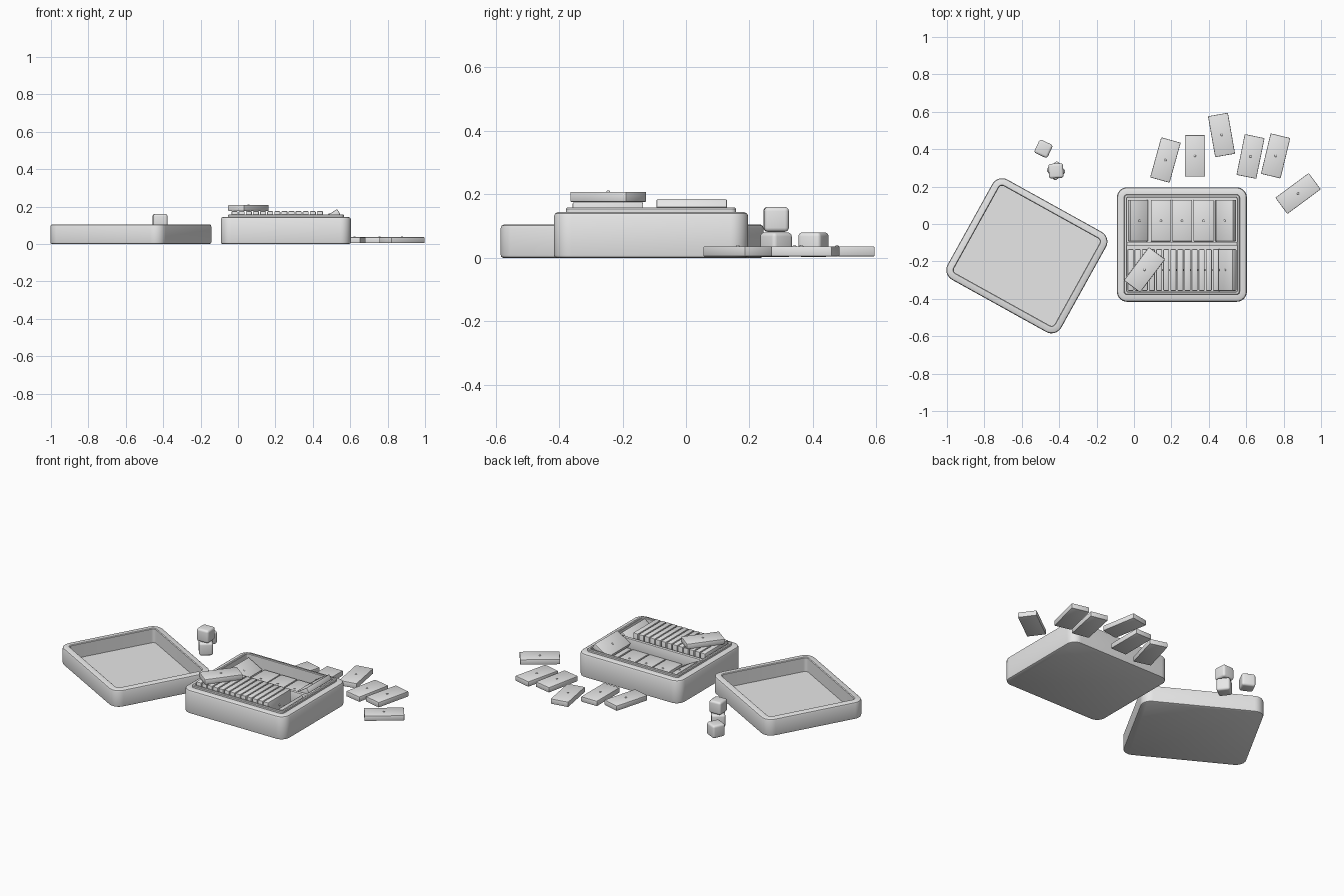
import bpy, bmesh
from math import radians, sin, cos, pi
from mathutils import Matrix, Vector

cube = bpy.data.objects.get("Cube")
if cube:
    bpy.data.objects.remove(cube)

grey = bpy.data.materials.new("plain_grey")
grey.use_nodes = True
grey.diffuse_color = (0.8, 0.8, 0.8, 1)
grey.node_tree.nodes["Principled BSDF"].inputs["Base Color"].default_value = (0.8, 0.8, 0.8, 1)


def finish(bm, name):
    """Turn a bmesh into a smooth mesh with sharp edges kept."""
    bmesh.ops.recalc_face_normals(bm, faces=bm.faces)
    mesh = bpy.data.meshes.new(name)
    bm.to_mesh(mesh)
    bm.free()
    mesh.materials.append(grey)
    for p in mesh.polygons:
        p.use_smooth = True
    mesh.set_sharp_from_angle(angle=radians(35))
    return mesh


def place(mesh, name, loc, tilt=0, turn=0):
    ob = bpy.data.objects.new(name, mesh)
    bpy.context.collection.objects.link(ob)
    ob.location = loc
    ob.rotation_euler = (0, radians(tilt), radians(turn))
    return ob


def rounded_block(size, bevel, segments):
    bm = bmesh.new()
    bmesh.ops.create_cube(bm, size=1)
    bmesh.ops.scale(bm, vec=size, verts=bm.verts)
    bmesh.ops.bevel(bm, geom=bm.edges[:], offset=bevel, segments=segments,
                    profile=0.5, affect='EDGES')
    return bm


def tray_mesh(name, width, depth, radius, profile):
    """Loft rounded rectangles through (inset, height) steps."""
    bm = bmesh.new()
    steps = 8
    rings = []
    for inset, z in profile:
        r = max(radius - inset, 0.008)
        cx, cy = width / 2 - inset - r, depth / 2 - inset - r
        ring = []
        for q, (sx, sy) in enumerate([(1, 1), (-1, 1), (-1, -1), (1, -1)]):
            for i in range(steps + 1):
                a = (q + i / steps) * pi / 2
                ring.append(bm.verts.new((sx * cx + r * cos(a), sy * cy + r * sin(a), z)))
        rings.append(ring)
    n = len(rings[0])
    for low, high in zip(rings, rings[1:]):
        for i in range(n):
            j = (i + 1) % n
            bm.faces.new((low[i], low[j], high[j], high[i]))
    bm.faces.new(rings[0])
    bm.faces.new(rings[-1])
    return finish(bm, name)


# Box base with raised lip, and its lid lying open beside it
W, D = 0.695, 0.612
FLOOR = 0.065
base = tray_mesh("box_base", W, D, 0.055, [
    (0.008, 0), (0.002, 0.003), (0, 0.01), (0, 0.132), (0.004, 0.14), (0.012, 0.144),
    (0.038, 0.144), (0.038, 0.154), (0.042, 0.158), (0.051, 0.158), (0.054, 0.155),
    (0.054, FLOOR)])
place(base, "box_base", (0.256, -0.11, 0))
lid = tray_mesh("box_lid", W, D, 0.06, [
    (0.008, 0), (0.002, 0.003), (0, 0.01), (0, 0.093), (0.003, 0.101), (0.01, 0.105),
    (0.036, 0.105), (0.04, 0.101), (0.04, 0.018)])
place(lid, "box_lid", (-0.573, -0.17, 0), turn=-29)

# Divider between the two compartments
divider = finish(rounded_block((0.59, 0.02, 0.09), 0.003, 2), "divider")
place(divider, "divider", (0.256, -0.106, FLOOR + 0.043))

# Game tile with a small centre stud
TW, TL, TH = 0.108, 0.222, 0.032
bm = rounded_block((TW, TL, TH), 0.004, 2)
stud = Matrix.Translation((0, 0, TH / 2)) @ Matrix.Diagonal((1, 1, 0.7, 1))
bmesh.ops.create_uvsphere(bm, u_segments=12, v_segments=8, radius=0.006, matrix=stud)
tile = finish(bm, "tile")

# Loose tiles on the ground
loose = [(0.168, 0.342, -15.5), (0.326, 0.364, 0), (0.468, 0.476, 10),
         (0.623, 0.361, -11.5), (0.757, 0.364, -13.5), (0.877, 0.163, -53.5)]
for x, y, turn in loose:
    place(tile, "loose_tile", (x, y, 0.004 + TH / 2), turn=turn)

# Front compartment: standing row, one slumped tile, one lying on top
FRONT_Y, REAR_Y = -0.246, 0.018
for i in range(13):
    place(tile, "standing_tile", (-0.018 + 0.038 * i, FRONT_Y, FLOOR + 0.002 + TW / 2), tilt=90)
place(tile, "slumped_tile", (0.497, FRONT_Y, 0.112), tilt=-40)
place(tile, "top_tile", (0.056, -0.245, 0.176 + TH / 2), turn=-37)

# Rear compartment: flat tiles with a tilted one at each end
for x in (0.144, 0.257, 0.372, 0.488):
    place(tile, "flat_tile", (x, REAR_Y, FLOOR + TH / 2))
place(tile, "left_tilted_tile", (0.022, REAR_Y, 0.104), tilt=28)
place(tile, "right_tilted_tile", (0.493, REAR_Y, 0.144), tilt=-32)

# Dice: two stacked, one on its own
S = 0.078
die = finish(rounded_block((S, S, S), 0.013, 4), "die")
place(die, "lower_die", (-0.417, 0.284, S / 2 + 0.002), turn=38)
place(die, "upper_die", (-0.417, 0.284, S * 1.5 + 0.004), turn=3)
place(die, "single_die", (-0.484, 0.402, S / 2 + 0.002), turn=-25)
